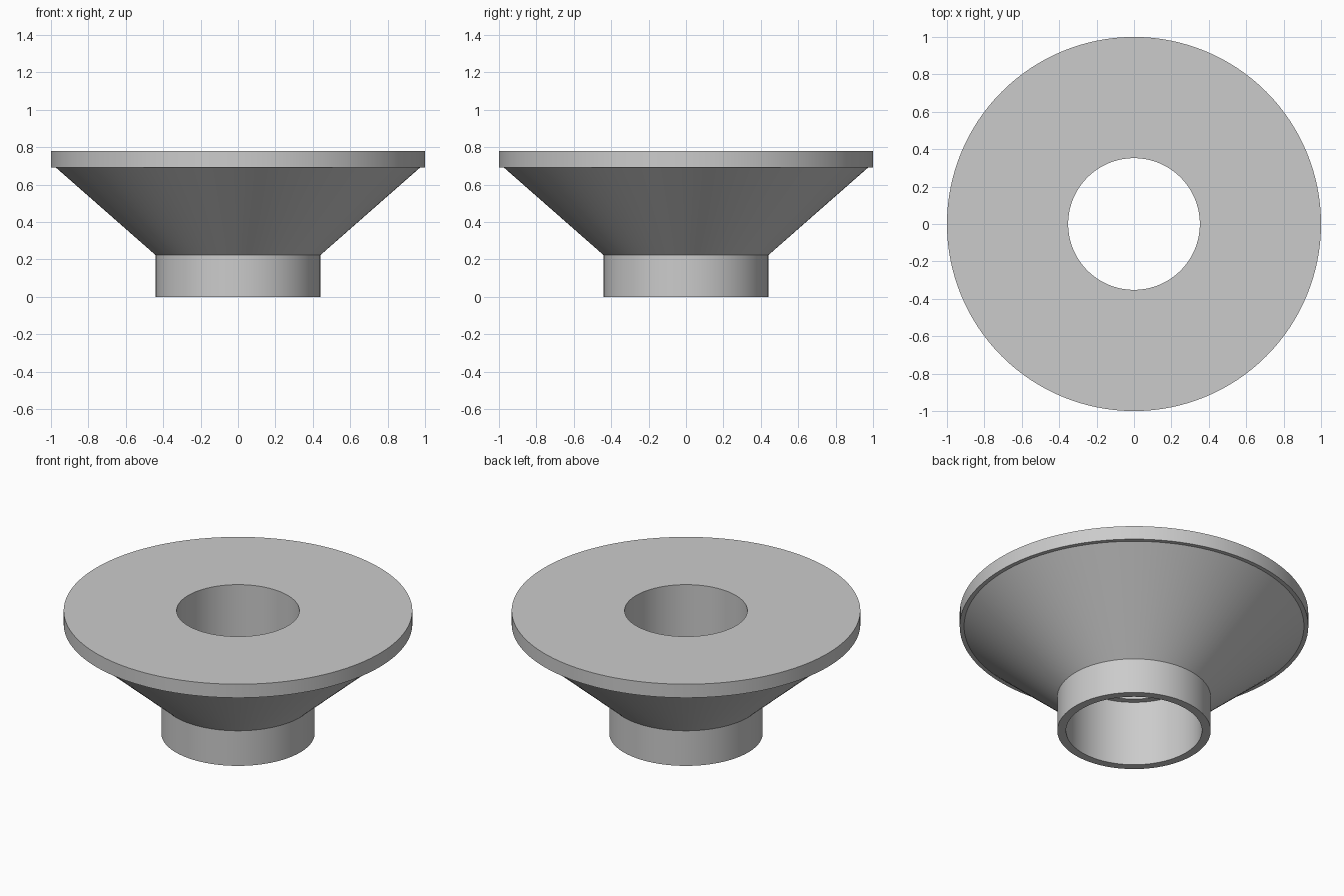
import bpy
import bmesh
import math

if "Cube" in bpy.data.objects:
    bpy.data.objects.remove(bpy.data.objects["Cube"])

SEGMENTS = 128

grey = bpy.data.materials.new("plain grey")
grey.diffuse_color = (0.6, 0.6, 0.6, 1.0)
grey.use_nodes = True
grey.node_tree.nodes["Principled BSDF"].inputs["Base Color"].default_value = grey.diffuse_color


def lathe(name, profile):
    """Spin a closed (radius, height) outline around the z axis."""
    bm = bmesh.new()
    verts = [bm.verts.new((r, 0, z)) for r, z in profile]
    edges = [bm.edges.new((a, b)) for a, b in zip(verts, verts[1:] + verts[:1])]
    bmesh.ops.spin(bm, geom=verts + edges, cent=(0, 0, 0), axis=(0, 0, 1),
                   angle=2 * math.pi, steps=SEGMENTS, use_merge=True)
    bmesh.ops.remove_doubles(bm, verts=bm.verts, dist=1e-5)
    bmesh.ops.recalc_face_normals(bm, faces=bm.faces)
    mesh = bpy.data.meshes.new(name)
    bm.to_mesh(mesh)
    bm.free()
    mesh.materials.append(grey)
    obj = bpy.data.objects.new(name, mesh)
    bpy.context.collection.objects.link(obj)
    bpy.context.view_layer.objects.active = obj
    obj.select_set(True)
    bpy.ops.object.shade_smooth_by_angle(angle=math.radians(25))
    obj.select_set(False)
    return obj


# Solid flanged funnel: collar, cone, rim disc and a stepped bore
lathe("flanged_cone", [
    (0.39, 0.0), (0.44, 0.0),        # collar foot
    (0.44, 0.222), (0.975, 0.692),   # collar top and cone
    (1.0, 0.692), (1.0, 0.778),      # rim disc
    (0.352, 0.778), (0.352, 0.413),  # narrow upper bore
    (0.39, 0.413),                   # step to the wide lower bore
])
